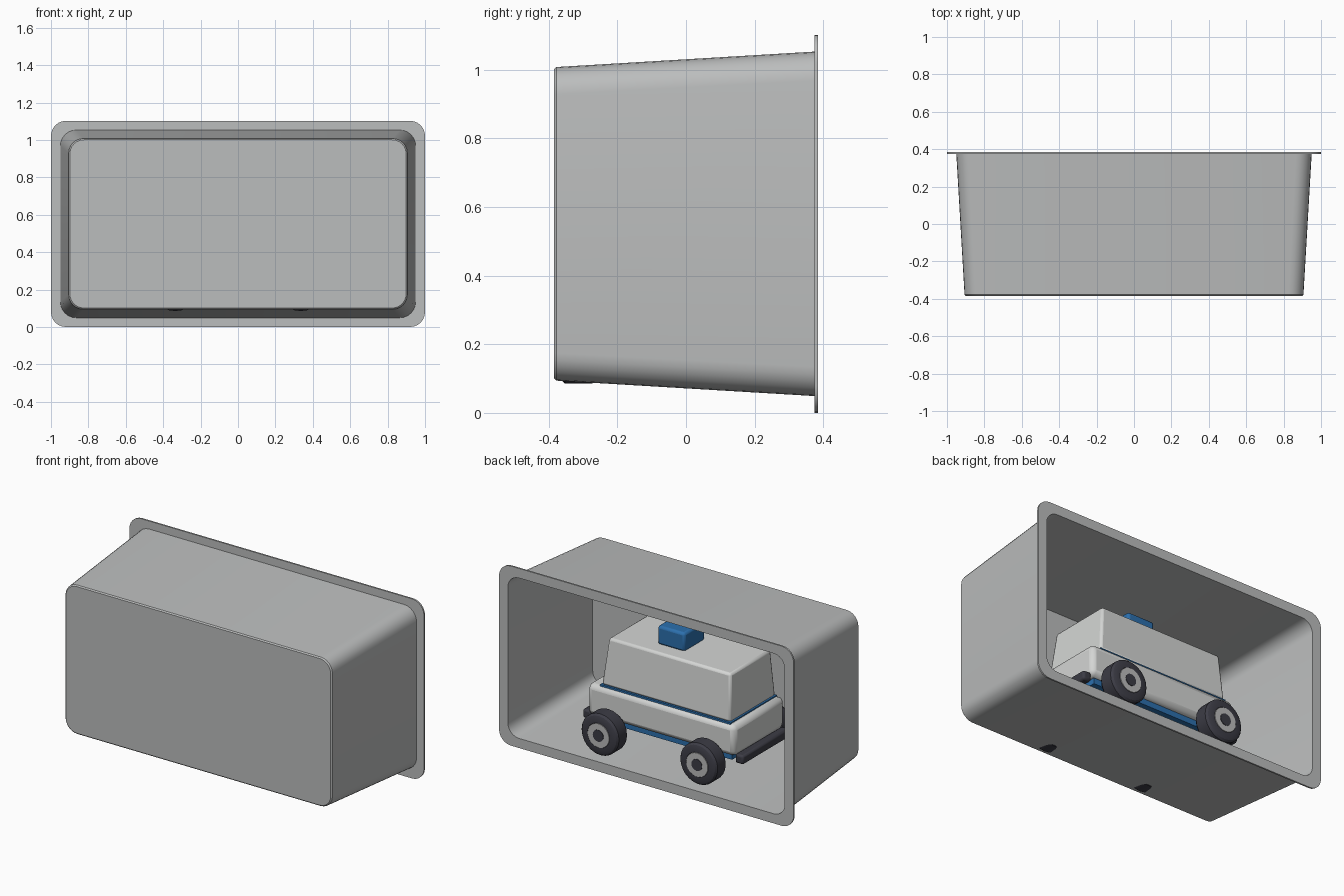
import bpy, bmesh, math

if "Cube" in bpy.data.objects:
    bpy.data.objects.remove(bpy.data.objects["Cube"])


def material(name, rgb):
    m = bpy.data.materials.new(name)
    m.diffuse_color = (*rgb, 1)
    m.use_nodes = True
    m.node_tree.nodes["Principled BSDF"].inputs["Base Color"].default_value = m.diffuse_color
    return m


SHELL = material("shell grey", (0.50, 0.51, 0.51))
BODY = material("body light grey", (0.66, 0.67, 0.66))
BLUE = material("blue trim", (0.025, 0.16, 0.42))
DARK = material("dark rubber", (0.045, 0.045, 0.06))
HUB = material("hub grey", (0.50, 0.50, 0.50))


def finish(name, bm, mat, bevel=0, segments=2):
    bmesh.ops.recalc_face_normals(bm, faces=bm.faces)
    me = bpy.data.meshes.new(name)
    bm.to_mesh(me)
    bm.free()
    me.materials.append(mat)
    ob = bpy.data.objects.new(name, me)
    bpy.context.collection.objects.link(ob)
    if bevel:
        mod = ob.modifiers.new("edge_round", 'BEVEL')
        mod.width = bevel
        mod.segments = segments
    bpy.ops.object.select_all(action='DESELECT')
    ob.select_set(True)
    bpy.context.view_layer.objects.active = ob
    bpy.ops.object.shade_smooth_by_angle(angle=math.radians(30))
    return ob


def loft(bm, rings, close_ends=True):
    loops = [[bm.verts.new(p) for p in ring] for ring in rings]
    n = len(loops[0])
    for a, b in zip(loops, loops[1:]):
        for i in range(n):
            j = (i + 1) % n
            bm.faces.new((a[i], a[j], b[j], b[i]))
    if close_ends:
        bm.faces.new(loops[0])
        bm.faces.new(loops[-1])


def rounded_rect(hx, hz, r, y, zc=0.551, steps=6):
    pts = []
    for q, (sx, sz) in enumerate(((1, 1), (-1, 1), (-1, -1), (1, -1))):
        for i in range(steps + 1):
            a = math.pi / 2 * (q + i / steps)
            pts.append((sx * (hx - r) + r * math.cos(a), y,
                        zc + sz * (hz - r) + r * math.sin(a)))
    return pts


def tapered_box(name, low, high, mat, bevel=0, segments=2):
    """low and high are (x0, x1, half_y, z)."""
    bm = bmesh.new()
    loft(bm, [[(x0, -h, z), (x1, -h, z), (x1, h, z), (x0, h, z)]
              for x0, x1, h, z in (low, high)])
    return finish(name, bm, mat, bevel, segments)


def lathe_y(name, profile, x, z, side, mat, n=24):
    """Spin (y, radius) pairs about a sideways axle."""
    bm = bmesh.new()
    loft(bm, [[(x + r * math.cos(2 * math.pi * i / n), side * y,
                z + r * math.sin(2 * math.pi * i / n)) for i in range(n)]
              for y, r in profile])
    return finish(name, bm, mat)


# Open tray: outer wall, flange and inner wall as one closed skin
bm = bmesh.new()
loft(bm, [rounded_rect(*r) for r in (
    (0.899, 0.450, 0.075, -0.385),
    (0.906, 0.457, 0.080, -0.378),
    (0.950, 0.502, 0.085, 0.375),
    (1.000, 0.551, 0.080, 0.375),
    (1.000, 0.551, 0.080, 0.385),
    (0.940, 0.492, 0.075, 0.385),
    (0.896, 0.447, 0.072, -0.375))])
finish("open_tray", bm, SHELL)

# Vehicle body
tapered_box("lower_body", (-0.50, 0.50, 0.245, 0.25), (-0.50, 0.50, 0.245, 0.44), BODY, 0.03, 2)
tapered_box("underside", (-0.46, 0.46, 0.21, 0.215), (-0.46, 0.46, 0.21, 0.26), BLUE)
tapered_box("waist_trim", (-0.46, 0.425, 0.225, 0.43), (-0.46, 0.425, 0.225, 0.447), BLUE)
tapered_box("cabin", (-0.455, 0.42, 0.22, 0.445), (-0.44, 0.388, 0.195, 0.73), BODY, 0.014, 2)
tapered_box("roof_beacon", (-0.06, 0.125, 0.10, 0.725), (-0.06, 0.125, 0.10, 0.84), BLUE, 0.015, 2)

# Bumpers
for s, label in ((-1, "front"), (1, "rear")):
    x0, x1 = sorted((s * 0.49, s * 0.545))
    tapered_box(label + "_bumper", (x0, x1, 0.225, 0.21), (x0, x1, 0.225, 0.265), DARK, 0.012, 2)

# Wheels and axles
TYRE = ((0.255, 0.10), (0.262, 0.117), (0.275, 0.127), (0.352, 0.127),
        (0.364, 0.117), (0.370, 0.10), (0.370, 0.075), (0.360, 0.070))
for x, end in ((-0.335, "front"), (0.335, "rear")):
    lathe_y(end + "_axle", ((-0.26, 0.025), (0.26, 0.025)), x, 0.212, 1, DARK, 12)
    for side, label in ((1, "left"), (-1, "right")):
        base = end + "_" + label
        lathe_y(base + "_tyre", TYRE, x, 0.212, side, DARK)
        lathe_y(base + "_hub", ((0.35, 0.073), (0.372, 0.073)), x, 0.212, side, HUB)
        lathe_y(base + "_hub_cap", ((0.36, 0.036), (0.375, 0.036)), x, 0.212, side, DARK, 16)
